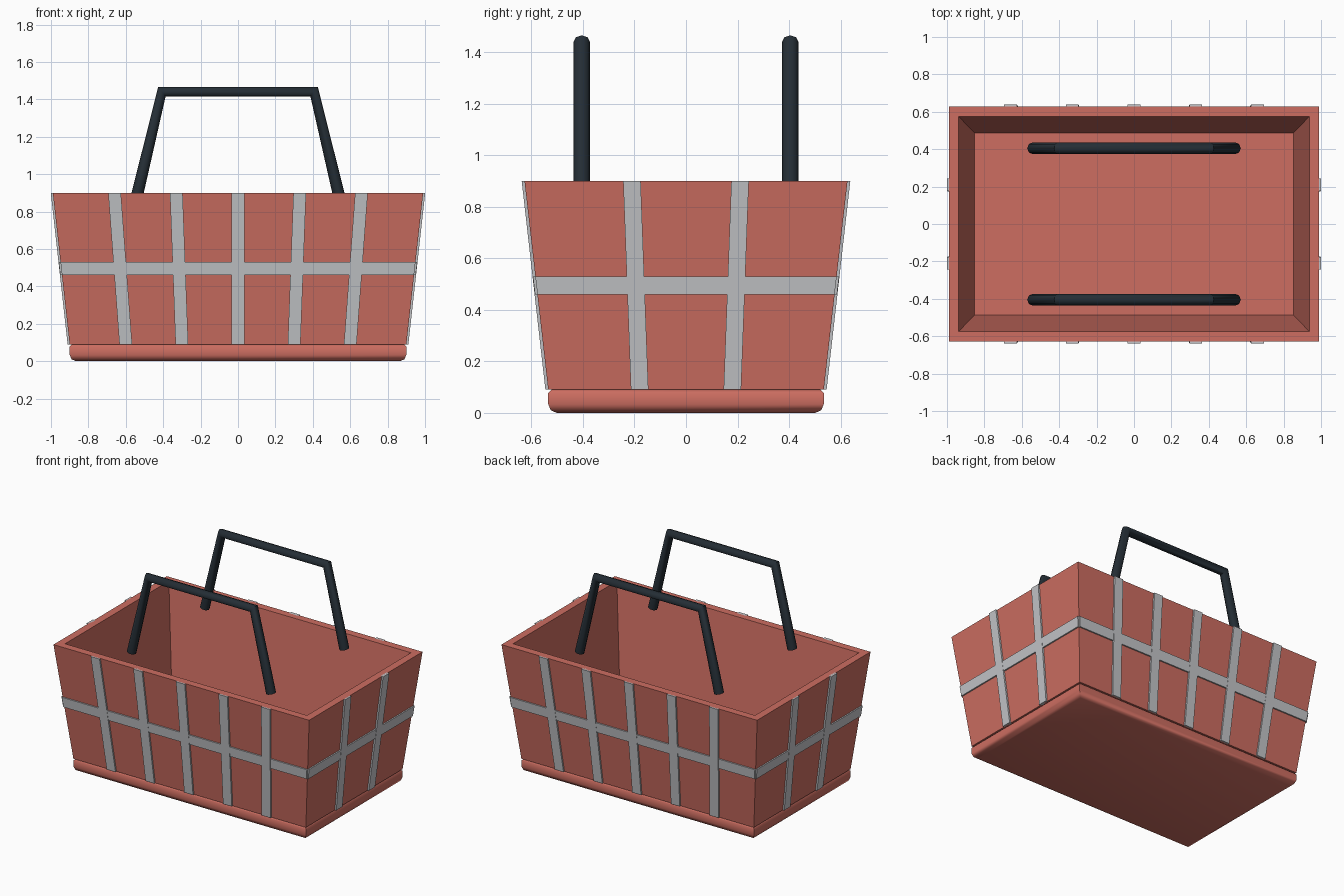
import bpy
import bmesh
from mathutils import Vector

cube = bpy.data.objects.get("Cube")
if cube:
    bpy.data.objects.remove(cube, do_unlink=True)


def material(name, rgb):
    mat = bpy.data.materials.new(name)
    mat.use_nodes = True
    mat.diffuse_color = (*rgb, 1)
    mat.node_tree.nodes["Principled BSDF"].inputs["Base Color"].default_value = (*rgb, 1)
    return mat


RED = material("coral red", (0.61, 0.155, 0.12))
GREY = material("light grey", (0.55, 0.56, 0.58))
DARK = material("dark slate", (0.018, 0.027, 0.036))

# Outer half sizes of the tapered tub
Z0, Z1 = 0.09, 0.9
LOW, HIGH = Vector((0.9, 0.535)), Vector((0.99, 0.627))
WALL = 0.053
FLOOR = 0.135


def half(z):
    return LOW.lerp(HIGH, (z - Z0) / (Z1 - Z0))


def add_object(name, bm, mat):
    bmesh.ops.recalc_face_normals(bm, faces=bm.faces)
    mesh = bpy.data.meshes.new(name)
    bm.to_mesh(mesh)
    bm.free()
    mesh.materials.append(mat)
    obj = bpy.data.objects.new(name, mesh)
    bpy.context.collection.objects.link(obj)
    return obj


def loft(bm, rings):
    """Skin a stack of four-cornered rings and close both ends."""
    loops = [[bm.verts.new(p) for p in ring] for ring in rings]
    for a, b in zip(loops, loops[1:]):
        for i in range(4):
            j = (i + 1) % 4
            bm.faces.new((a[i], a[j], b[j], b[i]))
    bm.faces.new(loops[0])
    bm.faces.new(loops[-1])


def rectangle(z, inset=0.0):
    h = half(z)
    x, y = h.x - inset, h.y - inset
    return [(-x, -y, z), (x, -y, z), (x, y, z), (-x, y, z)]


# Open tub with sloping walls
bm = bmesh.new()
loft(bm, [rectangle(Z0), rectangle(Z1), rectangle(Z1, WALL), rectangle(FLOOR, WALL)])
add_object("basket_tub", bm, RED)

# Bevelled base slab
bm = bmesh.new()
bmesh.ops.create_cube(bm, size=1)
for v in bm.verts:
    v.co = (v.co.x * 2 * LOW.x, v.co.y * 2 * LOW.y, (v.co.z + 0.5) * Z0)
bottom = [e for e in bm.edges if all(v.co.z < 0.01 for v in e.verts)]
bmesh.ops.bevel(bm, geom=bottom, offset=0.034, segments=2, affect='EDGES', profile=0.5)
top = [e for e in bm.edges if all(v.co.z > Z0 - 0.001 for v in e.verts)]
bmesh.ops.bevel(bm, geom=top, offset=0.012, segments=1, affect='EDGES')
base = add_object("base", bm, RED)
bpy.context.view_layer.objects.active = base
base.select_set(True)
bpy.ops.object.shade_smooth_by_angle(angle=0.9)
base.select_set(False)


# Raised strips: "axis" is the horizontal direction the wall faces
def wall_point(axis, sign, u, z, lift):
    out = sign * (half(z)[axis] + lift)
    return (out, u, z) if axis == 0 else (u, out, z)


def strip(name, axis, sign, corners, lift):
    bm = bmesh.new()
    loft(bm, [[wall_point(axis, sign, u, z, d) for u, z in corners] for d in (-0.01, lift)])
    add_object(name, bm, GREY)


STRIP = 0.034
BAND = (0.46, 0.53)
walls = {"front": (1, -1, (-2, -1, 0, 1, 2), 0.3, 0.33),
         "back": (1, 1, (-2, -1, 0, 1, 2), 0.3, 0.33),
         "right": (0, -1, (-1, 1), 0.18, 0.21),
         "left": (0, 1, (-1, 1), 0.18, 0.21)}
for side, (axis, sign, steps, low, high) in walls.items():
    for n, k in enumerate(steps):
        a, b = k * low, k * high
        corners = [(a - STRIP, Z0), (a + STRIP, Z0), (b + STRIP, Z1), (b - STRIP, Z1)]
        strip(f"{side}_upright_strip_{n + 1}", axis, sign, corners, 0.011)
    lo, hi = (half(z)[1 - axis] for z in BAND)
    corners = [(-lo, BAND[0]), (lo, BAND[0]), (hi, BAND[1]), (-hi, BAND[1])]
    strip(f"{side}_level_strip", axis, sign, corners, 0.0095)

# Bent tube handles
for side, y in (("front", -0.405), ("back", 0.405)):
    curve = bpy.data.curves.new("handle_path", 'CURVE')
    curve.dimensions = '3D'
    curve.bevel_depth = 0.032
    curve.bevel_resolution = 2
    curve.use_fill_caps = True
    spline = curve.splines.new('POLY')
    path = [(-0.54, 0.885), (-0.407, 1.441), (0.407, 1.441), (0.54, 0.885)]
    spline.points.add(len(path) - 1)
    for point, (x, z) in zip(spline.points, path):
        point.co = (x, y, z, 1)
    helper = bpy.data.objects.new("handle_path", curve)
    bpy.context.collection.objects.link(helper)
    bpy.context.view_layer.update()
    mesh = bpy.data.meshes.new_from_object(
        helper.evaluated_get(bpy.context.evaluated_depsgraph_get()))
    bpy.data.objects.remove(helper, do_unlink=True)
    mesh.name = f"{side}_handle"
    mesh.materials.clear()
    mesh.materials.append(DARK)
    handle = bpy.data.objects.new(f"{side}_handle", mesh)
    bpy.context.collection.objects.link(handle)
    bpy.context.view_layer.objects.active = handle
    handle.select_set(True)
    bpy.ops.object.shade_smooth_by_angle(angle=0.9)
    handle.select_set(False)
